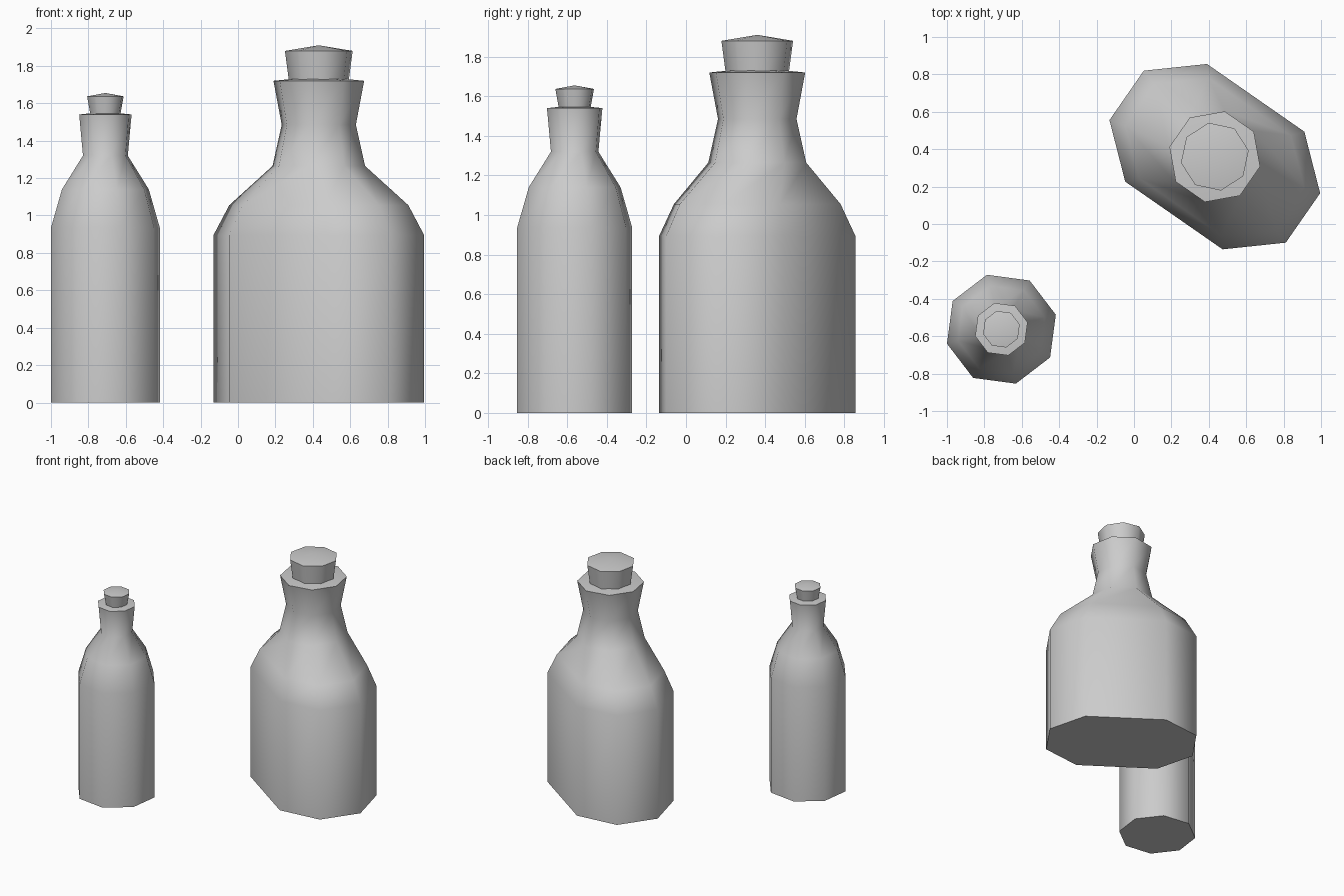
import bpy, bmesh
from math import cos, sin, radians

if "Cube" in bpy.data.objects:
    bpy.data.objects.remove(bpy.data.objects["Cube"])


def octagon(r, first):
    return [(r * cos(radians(first + 45 * i)), r * sin(radians(first + 45 * i))) for i in range(8)]


def loft(name, rings, tip_z, loc, turn):
    """Skin (outline, z) rings, with a flat base and a shallow cone on top."""
    bm = bmesh.new()
    loops = [[bm.verts.new((x, y, z)) for x, y in outline] for outline, z in rings]
    bm.faces.new(loops[0][::-1])
    for a, b in zip(loops, loops[1:]):
        for i in range(8):
            j = (i + 1) % 8
            bm.faces.new((a[i], a[j], b[j], b[i]))
    tip = bm.verts.new((0, 0, tip_z))
    for i in range(8):
        bm.faces.new((loops[-1][i], loops[-1][(i + 1) % 8], tip))
    mesh = bpy.data.meshes.new(name)
    bm.to_mesh(mesh)
    bm.free()
    mesh.shade_smooth()
    mesh.set_sharp_from_angle(angle=radians(60))
    obj = bpy.data.objects.new(name, mesh)
    obj.location = (loc[0], loc[1], 0)
    obj.rotation_euler.z = radians(turn)
    bpy.context.collection.objects.link(obj)
    return obj


# Wide flask: stretched octagonal body blending into a round neck
quarter = [(0.574, 0.161), (0.317, 0.383)]
half = quarter + [(-x, y) for x, y in quarter[::-1]]
body = half + [(-x, -y) for x, y in half]
shoulder = [(x * 0.85, y * 0.85) for x, y in body]
spot, turn = (0.432, 0.36), -34.8
loft("wide_bottle",
     [(body, 0), (body, 0.895), (shoulder, 1.055),
      (octagon(0.253, 22.5), 1.265), (octagon(0.203, 22.5), 1.485),
      (octagon(0.248, 22.5), 1.72)], 1.745, spot, turn)
loft("wide_bottle_cork",
     [(octagon(0.161, 0), 1.71), (octagon(0.184, 0), 1.88)], 1.91, spot, turn)

# Slim round bottle
spot, turn = (-0.709, -0.5625), 14.9
loft("slim_bottle",
     [(octagon(r, 0), z) for r, z in
      [(0.301, 0), (0.301, 0.935), (0.24, 1.14), (0.124, 1.32), (0.145, 1.54)]],
     1.555, spot, turn)
loft("slim_bottle_cork",
     [(octagon(0.081, 0), 1.53), (octagon(0.101, 0), 1.637)], 1.655, spot, turn)
